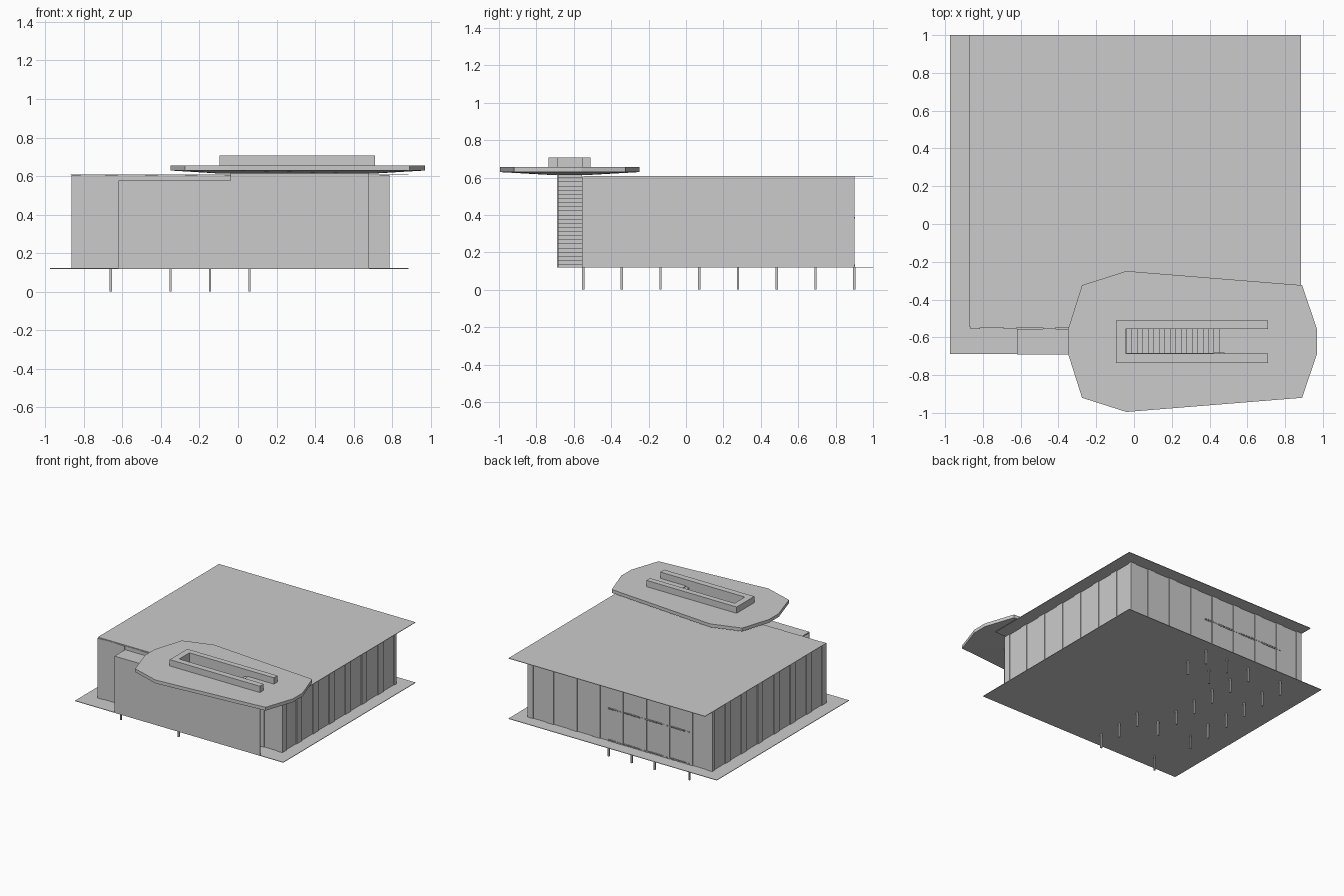
import bpy, bmesh

old = bpy.data.objects.get("Cube")
if old:
    bpy.data.objects.remove(old, do_unlink=True)

grey = bpy.data.materials.new("light_grey")
grey.use_nodes = True
grey.diffuse_color = (0.6, 0.6, 0.6, 1)
grey.node_tree.nodes["Principled BSDF"].inputs["Base Color"].default_value = (0.6, 0.6, 0.6, 1)


def finish(name, bm):
    bmesh.ops.recalc_face_normals(bm, faces=bm.faces)
    mesh = bpy.data.meshes.new(name)
    bm.to_mesh(mesh)
    bm.free()
    mesh.materials.append(grey)
    obj = bpy.data.objects.new(name, mesh)
    bpy.context.collection.objects.link(obj)
    return obj


def add_box(bm, x0, x1, y0, y1, z0, z1):
    verts = bmesh.ops.create_cube(bm, size=1)["verts"]
    for v in verts:
        v.co.x = x1 if v.co.x > 0 else x0
        v.co.y = y1 if v.co.y > 0 else y0
        v.co.z = z1 if v.co.z > 0 else z0


def boxes(name, items):
    bm = bmesh.new()
    for item in items:
        add_box(bm, *item)
    return finish(name, bm)


FLOOR, ROOF = 0.12, 0.605
LEFT, RIGHT, FRONT, BACK = -0.865, 0.785, -0.555, 0.9
PITCH, WIDTH, INSET = 0.207, 0.067, 0.006

# Floor and roof plates
boxes("floor_plate", [(-0.975, 0.885, -0.687, 1, FLOOR - 0.002, FLOOR + 0.002)])
boxes("roof_plate", [(-0.87, 0.885, -0.545, 1, ROOF, ROOF + 0.004)])

# Recessed wall panels
boxes("wall_panels", [(LEFT + INSET, RIGHT - INSET, FRONT + INSET, BACK - INSET, FLOOR, ROOF)])

# Pilasters around all four walls
pilasters = []
for k in range(7):
    y = -0.37 + PITCH * k
    y1 = min(y + WIDTH, BACK)
    pilasters.append((RIGHT - 0.02, RIGHT, y, y1, FLOOR, ROOF))
    pilasters.append((LEFT, LEFT + 0.02, y, y1, FLOOR, ROOF))
    x = -0.69 + PITCH * k
    pilasters.append((x, x + WIDTH, FRONT, FRONT + 0.02, FLOOR, ROOF))
    pilasters.append((x, x + WIDTH, BACK - 0.02, BACK, FLOOR, ROOF))
for x in (LEFT, RIGHT - 0.05):
    for y in (FRONT, BACK - 0.03):
        pilasters.append((x, x + 0.05, y, y + (0.055 if y < 0 else 0.03), FLOOR, ROOF))
boxes("wall_pilasters", pilasters)

# Rows of small brackets on the back wall
brackets = []
for k in range(30):
    x = -0.66 + 0.0245 * k
    for z in (FLOOR + 0.004, 0.38):
        brackets.append((x, x + 0.014, BACK - 0.01, BACK + 0.004, z, z + 0.01))
boxes("back_brackets", brackets)

# Posts under the floor: each column of the grid uses its own rows
rows = {-0.66: (0, 2, 3, 4, 5, 6, 7), -0.35: (2, 3, 4, 5, 6, 7),
        -0.145: (0, 1, 2, 6, 7), 0.06: (6, 7)}
posts = []
for x, ids in rows.items():
    for k in ids:
        y = -0.55 + PITCH * k
        posts.append((x - 0.006, x + 0.006, y - 0.006, y + 0.006, 0, FLOOR))
boxes("support_posts", posts)

# Passage in front: outer wall and low ceiling
boxes("passage_wall", [(-0.62, -0.04, -0.69, -0.682, FLOOR, 0.578),
                       (-0.04, 0.68, -0.69, -0.682, FLOOR, 0.618)])
boxes("passage_ceiling", [(-0.62, -0.04, -0.69, FRONT, 0.57, 0.578)])

# Staircase climbing toward the left
STEPS, RUN = 24, 0.029
rise = (0.65 - FLOOR) / STEPS
boxes("stairs", [(0.48 - RUN * (STEPS - k), 0.48 - RUN * (STEPS - k - 1), -0.684, FRONT,
                  max(FLOOR, FLOOR + rise * (k - 0.4)), FLOOR + rise * (k + 1))
                 for k in range(STEPS)])

# Upper deck: faceted slab with a shallow tapered underside
MID = -0.622
half = [(0.97, 0.062), (0.89, 0.298), (-0.04, 0.373), (-0.275, 0.298), (-0.35, 0.062)]
outline = half + [(x, -d) for x, d in reversed(half)]
bm = bmesh.new()
top = [bm.verts.new((x, MID + d, 0.656)) for x, d in outline]
rim = [bm.verts.new((x, MID + d, 0.629)) for x, d in outline]
low = [bm.verts.new((max(-0.09, min(0.7, x)), MID + max(-0.09, min(0.09, d)), 0.613))
       for x, d in outline]
bm.faces.new(top)
bm.faces.new(low)
for a, b in ((top, rim), (rim, low)):
    for i in range(len(a)):
        j = (i + 1) % len(a)
        bm.faces.new((a[i], a[j], b[j], b[i]))
bmesh.ops.remove_doubles(bm, verts=bm.verts, dist=0.0001)
deck = finish("upper_deck", bm)

# Stairwell opening through the deck
cutter = boxes("stairwell_cutter", [(-0.045, 0.48, -0.686, -0.556, 0.5, 0.8)])
cutter.hide_render = True
cut = deck.modifiers.new("stairwell", 'BOOLEAN')
cut.operation = 'DIFFERENCE'
cut.solver = 'EXACT'
cut.object = cutter
bpy.context.view_layer.objects.active = deck
bpy.ops.object.modifier_apply(modifier=cut.name)
bpy.data.objects.remove(cutter, do_unlink=True)

# U-shaped parapet around the stairwell
bm = bmesh.new()
path = [(0.71, -0.735), (-0.095, -0.735), (-0.095, -0.51), (0.71, -0.51),
        (0.71, -0.556), (-0.045, -0.556), (-0.045, -0.686), (0.71, -0.686)]
face = bm.faces.new([bm.verts.new((x, y, 0.654)) for x, y in path])
ext = bmesh.ops.extrude_face_region(bm, geom=[face], use_keep_orig=True)
for v in ext["geom"]:
    if isinstance(v, bmesh.types.BMVert):
        v.co.z = 0.707
finish("stairwell_parapet", bm)
